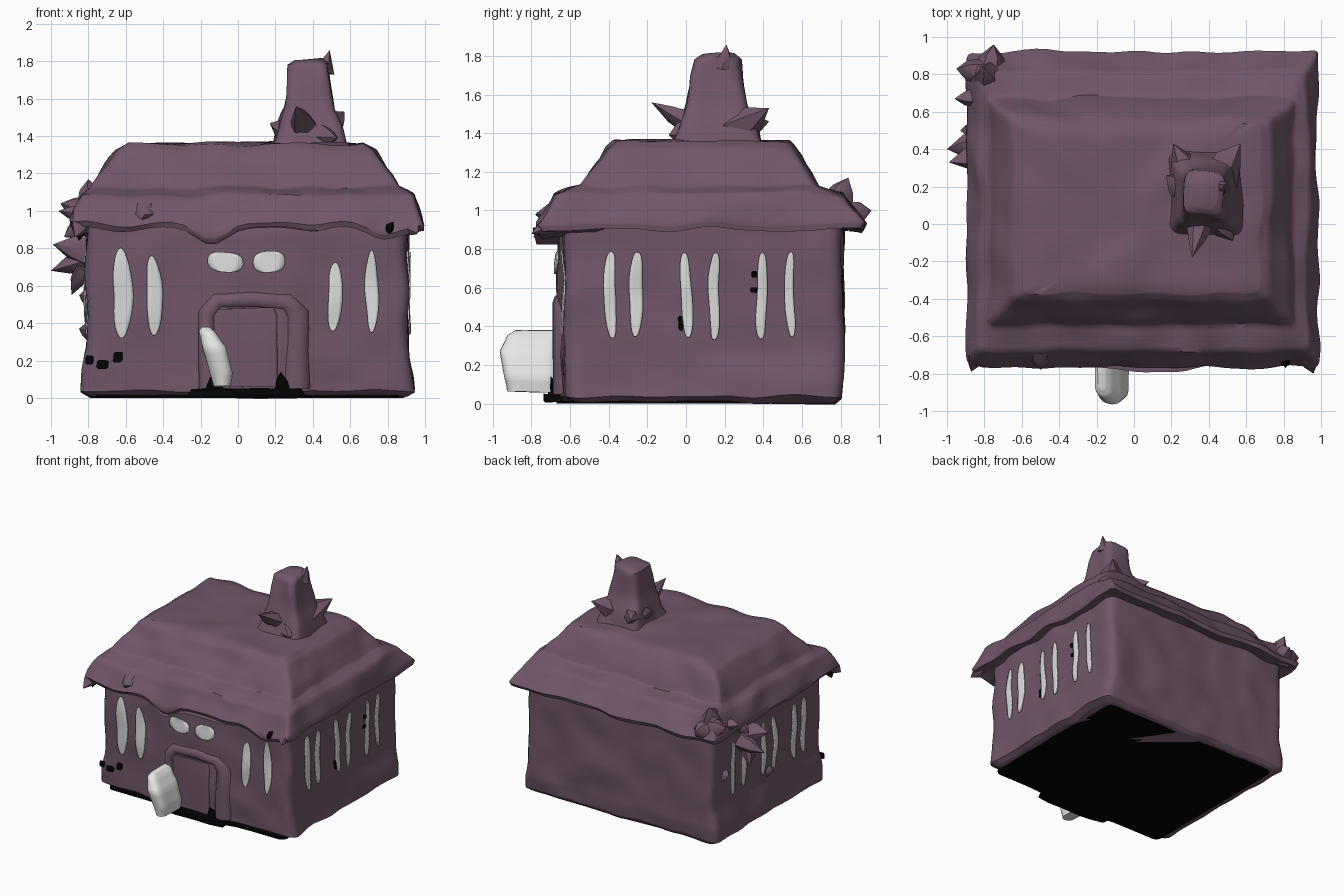
import bpy, bmesh, math, random
from mathutils import Vector, noise

random.seed(4)

def material(name, rgb):
    m = bpy.data.materials.new(name)
    m.diffuse_color = (*rgb, 1)
    return m

PLUM = material("dull plum", (0.165, 0.094, 0.143))
WHITE = material("pale white", (0.80, 0.80, 0.79))
GLASS = material("light grey", (0.70, 0.70, 0.70))
BLACK = material("black", (0.001, 0.001, 0.001))

def warp(p, amp):
    # shared lumpy field, so plates follow the walls they sit on
    q = Vector(p)
    if q.y < -0.4 and q.z < 0.9:
        q.y -= 0.04 * math.exp(-((q.x - 0.08) / 0.3) ** 4)
    return q + noise.noise_vector(Vector(p) * 4.5) * amp

def finish(name, bm, mat, angle=50):
    bmesh.ops.recalc_face_normals(bm, faces=bm.faces)
    me = bpy.data.meshes.new(name)
    bm.to_mesh(me)
    bm.free()
    me.materials.append(mat)
    me.shade_smooth()
    me.set_sharp_from_angle(angle=math.radians(angle))
    ob = bpy.data.objects.new(name, me)
    bpy.context.collection.objects.link(ob)
    return ob

def ring(x0, x1, y0, y1, r, n):
    # rounded rectangle with n points along each side
    r = min(r, (x1 - x0) * 0.49, (y1 - y0) * 0.49)
    corners = [(x1 - r, y1 - r, 0), (x0 + r, y1 - r, 90), (x0 + r, y0 + r, 180), (x1 - r, y0 + r, 270)]
    arcs = [[Vector((cx + r * math.cos(math.radians(a + t * 30)), cy + r * math.sin(math.radians(a + t * 30))))
             for t in range(4)] for cx, cy, a in corners]
    pts = []
    for i, arc in enumerate(arcs):
        pts += arc
        nxt = arcs[(i + 1) % 4][0]
        pts += [arc[-1].lerp(nxt, k / n) for k in range(1, n)]
    return pts

def loft(name, profile, mat, r=0.05, n=28, sub=5, amp=0.02, shape=None, angle=50):
    # stacked rounded rectangles (x0, x1, y0, y1, z), joined and roughened
    rows = []
    for i, a in enumerate(profile):
        b = profile[min(i + 1, len(profile) - 1)]
        for k in range(sub if i < len(profile) - 1 else 1):
            rows.append([u + (v - u) * k / sub for u, v in zip(a, b)])
    bm = bmesh.new()
    rings = []
    for x0, x1, y0, y1, z in rows:
        vs = []
        for p in ring(x0, x1, y0, y1, r, n):
            q = warp((p.x, p.y, z), amp)
            vs.append(bm.verts.new(shape(q) if shape else q))
        rings.append(vs)
    for a, b in zip(rings, rings[1:]):
        for i in range(len(a)):
            j = (i + 1) % len(a)
            bm.faces.new((a[i], a[j], b[j], b[i]))
    bm.faces.new(rings[0])
    bm.faces.new(rings[-1])
    return finish(name, bm, mat, angle)

def wall_plate(name, side, c, z, w, h, mat, lift=0.006, power=2.3):
    # thin oval plate on a wall; c is the position along that wall
    bm = bmesh.new()
    rows = []
    for i in range(15):
        t = math.sin((i / 14 - 0.5) * math.pi) * 0.998
        hw = w / 2 * (1 - abs(t) ** power) ** (1 / power)
        row = []
        for s in (-1, -0.5, 0, 0.5, 1):
            u, v = c + s * hw, z + t * h / 2
            p = {"front": (u, -0.63, v), "right": (0.905, u, v), "left": (-0.805, u, v)}[side]
            d = {"front": (0, -1, 0), "right": (1, 0, 0), "left": (-1, 0, 0)}[side]
            row.append(bm.verts.new(warp(p, 0.02) + Vector(d) * lift))
        rows.append(row)
    for a, b in zip(rows, rows[1:]):
        for k in range(4):
            bm.faces.new((a[k], a[k + 1], b[k + 1], b[k]))
    ob = finish(name, bm, mat)
    sol = ob.modifiers.new("thin", "SOLIDIFY")
    sol.thickness, sol.offset = 0.008, 0

def shard(name, base, tip, r, mat=PLUM):
    # ragged blunt spike
    base, tip = Vector(base), Vector(tip)
    rot = (tip - base).to_track_quat('Z', 'Y')
    bm = bmesh.new()
    levels = []
    for f, s in ((0, 1), (0.55, 0.62)):
        lv = []
        for i in range(6):
            a = i * math.tau / 6
            k = r * s * random.uniform(0.75, 1.2)
            lv.append(bm.verts.new(base.lerp(tip, f) + rot @ Vector((k * math.cos(a), k * math.sin(a), 0))))
        levels.append(lv)
    top = bm.verts.new(tip)
    lo, hi = levels
    for i in range(6):
        j = (i + 1) % 6
        bm.faces.new((lo[i], lo[j], hi[j], hi[i]))
        bm.faces.new((hi[i], hi[j], top))
    bm.faces.new(lo)
    finish(name, bm, mat, 45)

# walls
loft("walls", [(-0.79, 0.89, -0.59, 0.77, 0.008), (-0.835, 0.935, -0.63, 0.80, 0.035),
               (-0.825, 0.925, -0.63, 0.81, 0.14), (-0.805, 0.905, -0.63, 0.81, 0.27),
               (-0.805, 0.905, -0.63, 0.81, 0.60), (-0.805, 0.905, -0.63, 0.81, 0.96)],
     PLUM, r=0.06, sub=6)

# dark underside
loft("underside", [(-0.76, 0.86, -0.63, 0.74, 0.0), (-0.76, 0.86, -0.63, 0.74, 0.015)], BLACK, n=12, sub=1, amp=0.0)

# stepped roof with a drooping front eave
def droop(q):
    if q.y < -0.45 and q.z < 1.1:
        f = min(1, (1.1 - q.z) / 0.17)
        q.z -= f * (0.08 * math.exp(-((q.x + 0.15) / 0.11) ** 2) + 0.05 * math.exp(-((q.x - 0.78) / 0.1) ** 2))
        q.z += 0.012 * f * math.sin(q.x * 13)
    return q

loft("roof", [(-0.72, 0.82, -0.55, 0.73, 0.925), (-0.88, 0.98, -0.75, 0.905, 0.90),
              (-0.895, 0.985, -0.765, 0.92, 0.93), (-0.83, 0.93, -0.68, 0.81, 1.085),
              (-0.775, 0.855, -0.54, 0.68, 1.125), (-0.74, 0.82, -0.50, 0.64, 1.195),
              (-0.65, 0.73, -0.41, 0.565, 1.32), (-0.59, 0.67, -0.365, 0.53, 1.355),
              (0.0, 0.08, 0.05, 0.11, 1.365)],
     PLUM, r=0.03, n=32, amp=0.025, shape=droop)

# chimney with ragged flared base
loft("chimney", [(0.18, 0.58, -0.07, 0.40, 1.33), (0.215, 0.555, -0.03, 0.37, 1.43),
                 (0.25, 0.515, 0.0, 0.31, 1.55), (0.26, 0.495, 0.02, 0.29, 1.70),
                 (0.265, 0.485, 0.05, 0.28, 1.785), (0.30, 0.45, 0.09, 0.25, 1.81)],
     PLUM, r=0.05, n=6, sub=3)
for base, tip, r in [((0.32, 0.24, 1.42), (0.21, 0.43, 1.46), 0.10), ((0.44, 0.24, 1.43), (0.57, 0.43, 1.53), 0.11),
                     ((0.44, 0.05, 1.40), (0.53, -0.09, 1.39), 0.09), ((0.36, 0.05, 1.43), (0.31, -0.18, 1.56), 0.08),
                     ((0.30, 0.18, 1.41), (0.17, 0.26, 1.47), 0.10), ((0.46, 0.2, 1.74), (0.49, 0.21, 1.86), 0.05)]:
    shard("chimney_shard", base, tip, r)

# ragged lumps on the left side and eave corners
for base, tip, r in [((-0.78, 0.38, 0.79), (-0.99, 0.33, 0.82), 0.09), ((-0.80, 0.42, 0.74), (-1.0, 0.40, 0.68), 0.09),
                     ((-0.82, 0.38, 0.70), (-0.89, 0.44, 0.55), 0.07), ((-0.84, 0.50, 0.92), (-0.93, 0.50, 0.86), 0.06),
                     ((-0.84, 0.68, 0.98), (-0.96, 0.67, 1.0), 0.06), ((-0.82, 0.82, 1.0), (-0.95, 0.83, 1.04), 0.08),
                     ((-0.77, 0.84, 0.98), (-0.75, 0.96, 1.0), 0.09), ((-0.78, 0.78, 1.04), (-0.80, 0.84, 1.17), 0.08),
                     ((-0.80, 0.65, 0.54), (-0.85, 0.65, 0.55), 0.05), ((-0.80, 0.06, 0.36), (-0.85, 0.06, 0.37), 0.05),
                     ((0.92, -0.70, 0.93), (0.96, -0.80, 0.88), 0.06), ((-0.50, -0.68, 0.98), (-0.50, -0.78, 0.98), 0.08),
                     ((-0.84, -0.68, 0.95), (-0.87, -0.79, 0.86), 0.06)]:
    shard("eave_lump", base, tip, r)

# front windows
for x, z, w, h in [(-0.62, 0.56, 0.10, 0.47), (-0.45, 0.55, 0.09, 0.43), (0.52, 0.54, 0.08, 0.37), (0.715, 0.57, 0.07, 0.44)]:
    wall_plate("front_window", "front", x, z, w, h, GLASS, power=2.1)
for x, w in [(-0.07, 0.19), (0.165, 0.17)]:
    wall_plate("upper_window", "front", x, 0.725, w, 0.105, GLASS, power=2.6)

# side windows, same on both sides
for y, w in [(-0.385, 0.062), (-0.255, 0.067), (0.0, 0.054), (0.145, 0.057), (0.395, 0.057), (0.54, 0.048)]:
    for side in ("left", "right"):
        wall_plate("side_window", side, y, 0.56, w, 0.44, GLASS, power=2.8)

# door surround, wider on its right leg
path = [(-0.16, 0.05, 1), (-0.165, 0.25, 1), (-0.165, 0.45, 1), (-0.11, 0.52, 1), (0.08, 0.525, 1),
        (0.26, 0.515, 1.1), (0.315, 0.45, 1.4), (0.31, 0.25, 1.6), (0.31, 0.05, 1.7)]
cu = bpy.data.curves.new("door_frame", "CURVE")
cu.dimensions = '3D'
cu.bevel_depth, cu.bevel_resolution, cu.use_fill_caps = 0.05, 3, True
sp = cu.splines.new("POLY")
sp.points.add(len(path) - 1)
for pt, (x, z, rad) in zip(sp.points, path):
    pt.co = (x, -0.69 + 0.05 * rad, z, 1)
    pt.radius = rad
cu.materials.append(PLUM)
bpy.context.collection.objects.link(bpy.data.objects.new("door_frame", cu))

# inner door panel, slightly raised
loft("door_panel", [(-0.125, 0.21, -0.645, -0.60, 0.06), (-0.125, 0.21, -0.645, -0.60, 0.44), (-0.10, 0.19, -0.645, -0.60, 0.48)],
     PLUM, r=0.01, n=8, sub=4, amp=0.01)

# open white door leaf
loft("open_door", [(-0.13, -0.04, -0.885, -0.63, 0.06), (-0.15, -0.03, -0.90, -0.63, 0.13),
                   (-0.19, -0.065, -0.93, -0.63, 0.27), (-0.21, -0.125, -0.90, -0.63, 0.355),
                   (-0.195, -0.155, -0.86, -0.63, 0.38)],
     WHITE, r=0.05, n=6, sub=4, amp=0.006)

# dark patches low on the front and on the right wall
for x, z, w, h in [(-0.72, 0.18, 0.06, 0.05), (-0.64, 0.22, 0.05, 0.06), (-0.79, 0.2, 0.04, 0.05)]:
    wall_plate("dark_patch", "front", x, z, w, h, BLACK, lift=0.012, power=4)
for y, z, w, h in [(0.35, 0.68, 0.03, 0.03), (0.35, 0.60, 0.04, 0.03), (-0.035, 0.41, 0.02, 0.08)]:
    wall_plate("dark_patch", "right", y, z, w, h, BLACK, power=4)

# dark worn bits around the door sill and under the eave corner
loft("door_sill", [(-0.28, 0.36, -0.695, -0.62, 0.01), (-0.25, 0.34, -0.695, -0.62, 0.05)], BLACK, r=0.01, n=6, sub=1, amp=0.008)
for base, tip, r in [((0.24, -0.66, 0.03), (0.23, -0.70, 0.14), 0.05), ((-0.12, -0.66, 0.03), (-0.14, -0.70, 0.12), 0.06),
                     ((0.81, -0.71, 0.91), (0.81, -0.77, 0.88), 0.04), ((-0.84, -0.66, 0.92), (-0.85, -0.70, 0.84), 0.04)]:
    shard("dark_bit", base, tip, r, BLACK)
